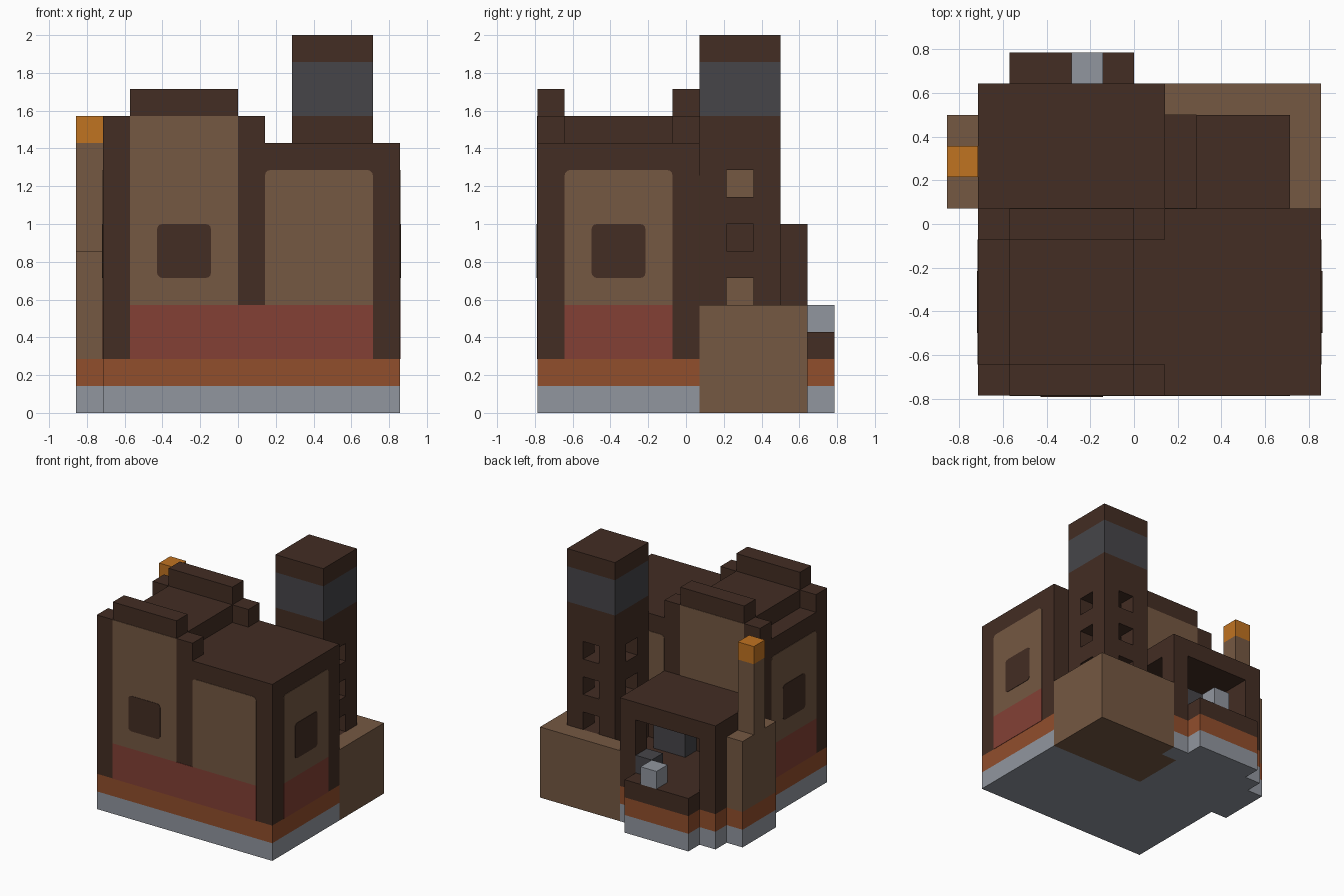
import bpy, bmesh, math
from mathutils import Matrix, Vector

cube = bpy.data.objects.get("Cube")
if cube:
    bpy.data.objects.remove(cube)

U = 1 / 7                                  # one building block
ORIGIN = Vector((-6 * U, -5.5 * U, 0))


def material(name, hex_code):
    def linear(c):
        c /= 255
        return c / 12.92 if c <= 0.04045 else ((c + 0.055) / 1.055) ** 2.4
    rgb = [linear(v) for v in bytes.fromhex(hex_code)] + [1]
    m = bpy.data.materials.new(name)
    m.use_nodes = True
    m.diffuse_color = rgb
    m.node_tree.nodes["Principled BSDF"].inputs["Base Color"].default_value = rgb
    return m


DARK = material("dark timber", "432d23")
TAN = material("tan plaster", "755842")
RUST = material("rust brick", "914e2c")
RED = material("red paint", "834035")
STONE = material("light stone", "91969f")
IRON = material("dark iron", "464549")
FLAME = material("flame orange", "c07321")


def finish(name, bm, mat):
    bmesh.ops.recalc_face_normals(bm, faces=bm.faces)
    me = bpy.data.meshes.new(name)
    bm.to_mesh(me)
    bm.free()
    me.materials.append(mat)
    ob = bpy.data.objects.new(name, me)
    bpy.context.collection.objects.link(ob)
    return ob


def box(name, x, y, z, mat):
    """Block spanning grid ranges x, y, z."""
    bm = bmesh.new()
    bmesh.ops.create_cube(bm, size=1)
    for v in bm.verts:
        v.co = ORIGIN + U * Vector([a + (b - a) * (c + 0.5) for (a, b), c in zip((x, y, z), v.co)])
    return finish(name, bm, mat)


def stack(name, x, y, layers):
    """Coloured layers piled up from the ground."""
    z = 0
    for label, top, mat in layers:
        box(name + "_" + label, x, y, (z, top), mat)
        z = top


def plate(name, side, u, z, mat, level, thick=0.003, round_top=0, round_bottom=0):
    """Thin flat panel on a wall; u runs along x or y of the grid."""
    def corner(cu, cz, start, r):
        if not r:
            return [(cu, cz)]
        su = 1 if start in (0, 270) else -1
        sz = 1 if start in (0, 90) else -1
        angles = [math.radians(start + i * 30) for i in range(4)]
        return [(cu - su * r + r * math.cos(a), cz - sz * r + r * math.sin(a)) for a in angles]
    outline = (corner(u[1], z[1], 0, round_top) + corner(u[0], z[1], 90, round_top)
               + corner(u[0], z[0], 180, round_bottom) + corner(u[1], z[0], 270, round_bottom))
    normal = {"front": (0, -1, 0), "back": (0, 1, 0), "left": (1, 0, 0), "right": (-1, 0, 0)}[side]
    bm = bmesh.new()
    along_x = side in ("front", "back")
    verts = [bm.verts.new(ORIGIN + U * Vector((a, level, b) if along_x else (level, a, b)))
             for a, b in outline]
    face = bm.faces.new(verts)
    out = bmesh.ops.extrude_face_region(bm, geom=[face])["geom"]
    moved = [g for g in out if isinstance(g, bmesh.types.BMVert)]
    bmesh.ops.translate(bm, verts=moved, vec=Vector(normal) * thick)
    return finish(name, bm, mat)


FOOTING = [("footing", 1, STONE), ("course", 2, RUST)]

# Main house and raised roof
stack("house", (1, 12), (0, 6), FOOTING + [("walls", 10, DARK)])
box("raised_roof", (2, 6), (0, 6), (10, 11), DARK)
for y in ((0, 1), (5, 6)):
    box("parapet", (2, 6), y, (11, 12), DARK)
    for x in ((1, 2), (6, 7)):
        box("roof_corner", x, y, (10, 11), DARK)

# Plaster panels, red skirting and shutters
plate("front_skirting", "front", (2, 11), (2, 4), RED, 0)
plate("front_tall_panel", "front", (2, 6), (4, 11), TAN, 0)
plate("front_short_panel", "front", (7, 11), (4, 9), TAN, 0, round_top=0.2)
plate("front_window", "front", (3, 5), (5, 7), DARK, 0, 0.006, 0.2, 0.2)
plate("back_tall_panel", "back", (2, 6), (7, 11), TAN, 6)
plate("back_short_panel", "back", (7, 11), (4, 9), TAN, 6, round_top=0.2)
for side, level in (("left", 12), ("right", 1)):
    plate(side + "_skirting", side, (1, 5), (2, 4), RED, level)
    plate(side + "_panel", side, (1, 5), (4, 9), TAN, level, round_top=0.2)
    plate(side + "_window", side, (2, 4), (5, 7), DARK, level, 0.006, 0.2, 0.2)

# Yard wall around the tower foot
box("yard_base", (6, 12), (6, 9), (0, 2), TAN)
box("yard_floor", (6, 11), (6, 9), (2, 3), DARK)
box("yard_back_wall", (7, 12), (9, 10), (0, 4), TAN)
box("yard_side_wall", (11, 12), (6, 9), (2, 4), TAN)

# Tower with crossing window openings
box("tower_foot", (8, 11), (6, 9), (3, 4), DARK)
for x in ((8, 9), (10, 11)):
    for y in ((6, 7), (8, 9)):
        box("tower_post", x, y, (4, 9), DARK)
for z in (5, 7):
    box("tower_floor", (8, 11), (6, 9), (z, z + 1), DARK)
box("tower_upper", (8, 11), (6, 9), (9, 11), DARK)
box("tower_band", (8, 11), (6, 9), (11, 13), IRON)
box("tower_cap", (8, 11), (6, 9), (13, 14), DARK)

# Open back room
stack("room", (1, 6), (6, 10), FOOTING + [("floor", 3, DARK)])
stack("room_corner", (6, 7), (9, 10), FOOTING + [("floor", 3, DARK)])
stack("sill", (2, 6), (10, 11), FOOTING + [("top", 3, DARK)])
for x in ((1, 2), (6, 7)):
    box("room_post", x, (9, 10), (3, 6), DARK)
box("room_roof", (1, 7), (6, 10), (6, 7), DARK)
box("hearth_wall_front", (1, 2), (6, 7), (3, 6), DARK)
box("hearth_wall_back", (1, 2), (8, 9), (3, 6), DARK)
box("hearth_lintel", (1, 2), (7, 8), (5, 6), DARK)
box("hearth_fire", (1, 2), (7, 8), (3, 4), FLAME)
box("stove", (5, 7), (6, 7), (3, 6), IRON)
box("work_block", (5, 6), (9, 10), (3, 4), IRON)
box("stone_block", (4, 5), (10, 11), (3, 4), STONE)

# Chimney
stack("chimney", (0, 1), (6, 9), FOOTING + [("breast", 6, TAN)])
box("chimney_stack", (0, 1), (7, 8), (6, 10), TAN)
box("chimney_flame", (0, 1), (7, 8), (10, 11), FLAME)
